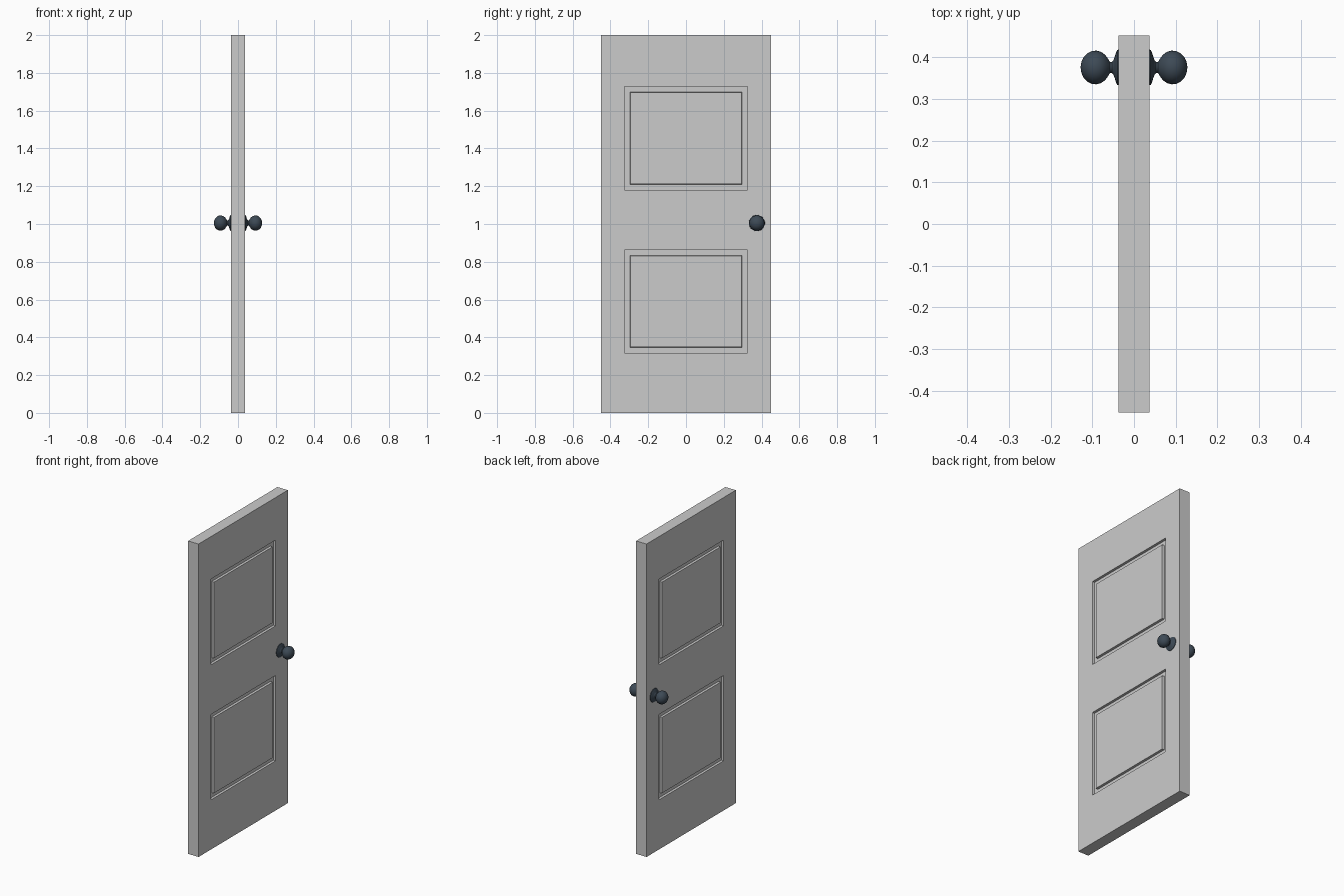
import bpy, bmesh, math
from mathutils import Matrix, Vector

if "Cube" in bpy.data.objects:
    bpy.data.objects.remove(bpy.data.objects["Cube"])

T, W, H = 0.037, 0.451, 2.0          # half thickness, half width, height
KNOB_Y, KNOB_Z = 0.375, 1.005


def material(name, rgb):
    m = bpy.data.materials.new(name)
    m.diffuse_color = (*rgb, 1)
    m.use_nodes = True
    m.node_tree.nodes["Principled BSDF"].inputs["Base Color"].default_value = m.diffuse_color
    return m


def make_object(name, bm, mat, smooth):
    bmesh.ops.recalc_face_normals(bm, faces=bm.faces[:])
    me = bpy.data.meshes.new(name)
    bm.to_mesh(me)
    bm.free()
    me.materials.append(mat)
    ob = bpy.data.objects.new(name, me)
    bpy.context.collection.objects.link(ob)
    if smooth:
        bpy.ops.object.select_all(action='DESELECT')
        ob.select_set(True)
        bpy.context.view_layer.objects.active = ob
        bpy.ops.object.shade_smooth_by_angle(angle=math.radians(40))
    return ob


grey = material("door grey", (0.6, 0.6, 0.6))
slate = material("dark slate metal", (0.047, 0.068, 0.092))

# door slab: a grid whose cells mark the two panels, extruded to thickness
ys = [-W, -0.326, 0.326, W]
zs = [0, 0.317, 0.863, 1.18, 1.728, H]
bm = bmesh.new()
v = [[bm.verts.new((T, y, z)) for z in zs] for y in ys]
for i in range(len(ys) - 1):
    for j in range(len(zs) - 1):
        bm.faces.new((v[i][j], v[i + 1][j], v[i + 1][j + 1], v[i][j + 1]))
front = bm.faces[:]
ext = bmesh.ops.extrude_face_region(bm, geom=front, use_keep_orig=True)
bmesh.ops.translate(bm, vec=(-2 * T, 0, 0),
                    verts=[g for g in ext["geom"] if isinstance(g, bmesh.types.BMVert)])
bmesh.ops.recalc_face_normals(bm, faces=bm.faces[:])

# panel grooves on both sides: step in, groove floor, step back out
panels = [f for f in bm.faces if abs(f.normal.x) > 0.9
          and abs(f.calc_center_median().y) < 0.1
          and any(a < f.calc_center_median().z < b for a, b in ((zs[1], zs[2]), (zs[3], zs[4])))]


def step(depth):
    for f in panels:
        f.normal_update()
        n = f.normal.copy()
        r = bmesh.ops.extrude_discrete_faces  # placeholder for clarity of walls below
        bmesh.ops.inset_individual(bm, faces=[f], thickness=0.0015, depth=0)
        for vert in f.verts:
            vert.co += n * depth


step(-0.015)
bmesh.ops.inset_individual(bm, faces=panels, thickness=0.041, depth=0)
step(0.015)
make_object("door_slab", bm, grey, False)

# knobs: turned profile (distance from door face, radius), one per side
profile = [(-0.002, 0.043), (0.003, 0.042), (0.006, 0.036), (0.009, 0.026), (0.012, 0.018),
           (0.016, 0.0135), (0.020, 0.013), (0.023, 0.017)]
cx, rx, ry = 0.0555, 0.0355, 0.0405
for k in range(9):
    a = math.radians(150 - k * 150 / 8)
    profile.append((cx + rx * math.cos(a), ry * math.sin(a)))

for side, name in ((1, "right_knob"), (-1, "left_knob")):
    bm = bmesh.new()
    pts = [bm.verts.new((side * (T + d), max(r, 0), 0)) for d, r in profile]
    edges = [bm.edges.new(p) for p in zip(pts, pts[1:])]
    bmesh.ops.spin(bm, geom=pts + edges, cent=(0, 0, 0), axis=(1, 0, 0),
                   angle=2 * math.pi, steps=32)
    bmesh.ops.remove_doubles(bm, verts=bm.verts[:], dist=1e-5)
    bmesh.ops.translate(bm, verts=bm.verts[:], vec=(0, KNOB_Y, KNOB_Z))
    make_object(name, bm, slate, True)
